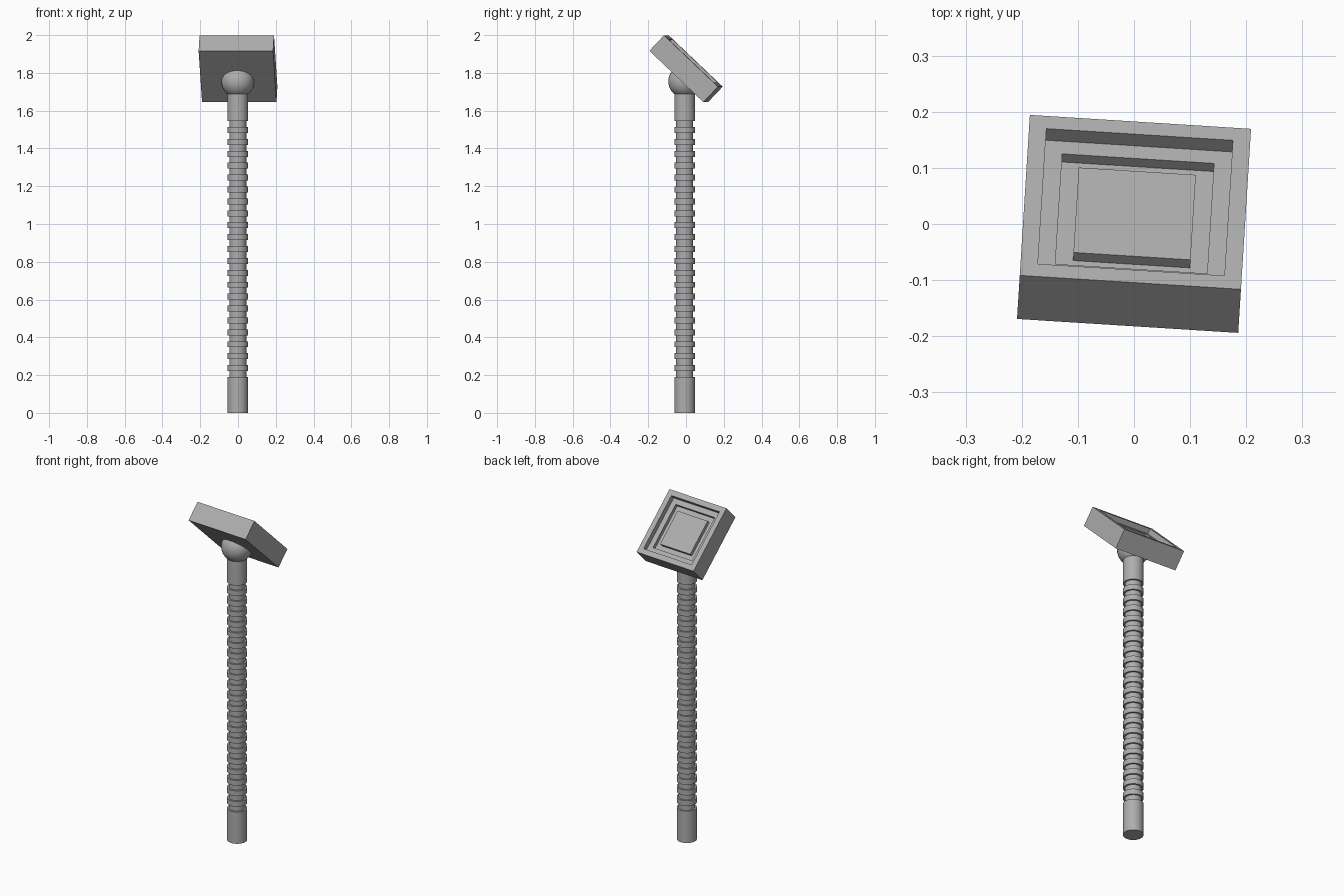
import bpy, bmesh
from math import pi, cos, sin, radians
from mathutils import Matrix, Vector

if "Cube" in bpy.data.objects:
    bpy.data.objects.remove(bpy.data.objects["Cube"])

CX, CY = -0.001, -0.007     # pole axis
SEG = 32

grey = bpy.data.materials.new("dark_grey")
grey.diffuse_color = (0.42, 0.42, 0.42, 1)
grey.use_nodes = True
grey.node_tree.nodes["Principled BSDF"].inputs["Base Color"].default_value = grey.diffuse_color


def add_object(name, bm, smooth=None):
    bmesh.ops.recalc_face_normals(bm, faces=bm.faces)
    me = bpy.data.meshes.new(name)
    bm.to_mesh(me)
    bm.free()
    me.materials.append(grey)
    ob = bpy.data.objects.new(name, me)
    bpy.context.collection.objects.link(ob)
    if smooth:
        bpy.ops.object.select_all(action='DESELECT')
        ob.select_set(True)
        bpy.context.view_layer.objects.active = ob
        bpy.ops.object.shade_smooth_by_angle(angle=radians(smooth))
    return ob


# ribbed pole: lathe of a stepped profile, 43 alternating bands between plain sleeves
R_OUT, R_IN, Z0, Z1, BANDS = 0.055, 0.045, 0.19, 1.545, 43
profile = [(R_OUT, 0)]
for i in range(BANDS + 1):
    z = Z0 + (Z1 - Z0) * i / BANDS
    pair = [(R_OUT, z), (R_IN, z)]
    profile += pair if i % 2 == 0 else pair[::-1]
profile.append((R_OUT, 1.72))
bm = bmesh.new()
rings = [[bm.verts.new((CX + r * cos(2 * pi * k / SEG), CY + r * sin(2 * pi * k / SEG), z))
          for k in range(SEG)] for r, z in profile]
for a, b in zip(rings, rings[1:]):
    for k in range(SEG):
        n = (k + 1) % SEG
        bm.faces.new((a[k], a[n], b[n], b[k]))
bm.faces.new(rings[0][::-1])
bm.faces.new(rings[-1])
add_object("ribbed_pole", bm, 30)

# tilted head: square box with stepped recess and raised centre panel
S, T = 0.395, 0.113
tilt = (Matrix.Translation((0.0025, 0.039, 1.863)) @ Matrix.Rotation(radians(-3.6), 4, 'Z')
        @ Matrix.Rotation(radians(-43.5), 4, 'X'))
bm = bmesh.new()
bmesh.ops.create_cube(bm, size=1, matrix=Matrix.Translation((0, 0, -T / 2)) @ Matrix.Diagonal((S, S, T, 1)))
top = max(bm.faces, key=lambda f: f.calc_center_median().z)
for margin, dz in ((0.031, -0.03), (0.031, -0.021), (0.031, 0.021)):
    bmesh.ops.inset_region(bm, faces=[top], thickness=margin, use_even_offset=True)
    # zero-width inset makes the vertical wall of the step
    bmesh.ops.inset_region(bm, faces=[top], thickness=0.0)
    bmesh.ops.translate(bm, verts=top.verts, vec=(0, 0, dz))
bmesh.ops.transform(bm, matrix=tilt, verts=bm.verts)
add_object("tilted_head", bm)

# ball joint: half buried in the underside of the head, trimmed at that plane
bm = bmesh.new()
bmesh.ops.create_uvsphere(bm, u_segments=SEG, v_segments=16, radius=0.087,
                          matrix=Matrix.Translation((CX, CY, 1.755)))
normal = tilt.to_3x3() @ Vector((0, 0, 1))
plane = tilt @ Vector((0, 0, -T + 0.002))
bmesh.ops.bisect_plane(bm, geom=bm.verts[:] + bm.edges[:] + bm.faces[:],
                       plane_co=plane, plane_no=normal, clear_outer=True)
bmesh.ops.holes_fill(bm, edges=[e for e in bm.edges if e.is_boundary], sides=0)
add_object("ball_joint", bm, 30)
